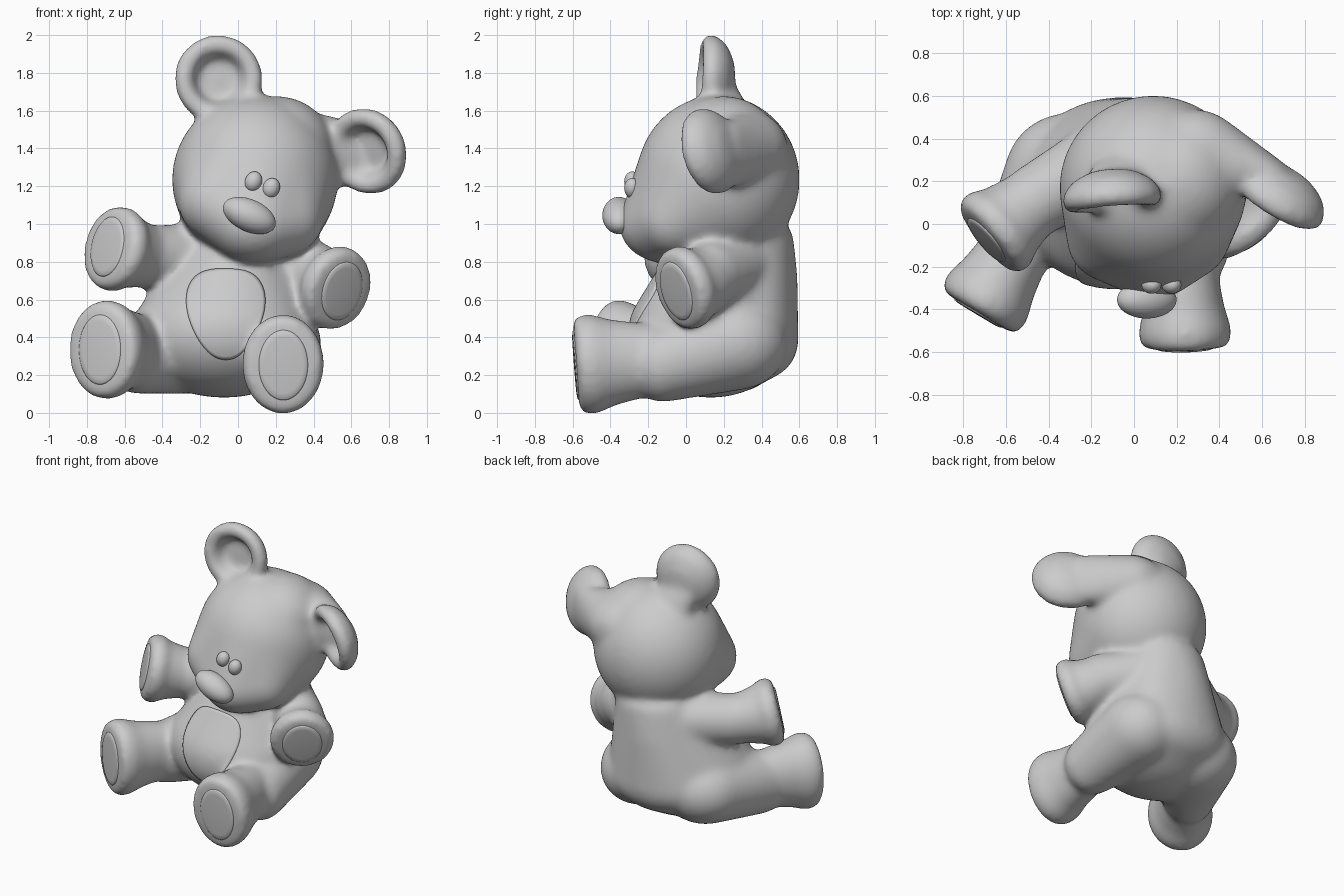
import bpy, bmesh, math
from mathutils import Vector, Matrix

if "Cube" in bpy.data.objects:
    bpy.data.objects.remove(bpy.data.objects["Cube"])


def blob(bm, centre, radii, roll=0):
    # Ellipsoid, optionally rolled about the front-back axis
    m = Matrix.Translation(centre) @ Matrix.Rotation(math.radians(roll), 4, 'Y') @ Matrix.Diagonal((*radii, 1))
    bmesh.ops.create_uvsphere(bm, u_segments=48, v_segments=32, radius=1, matrix=m)


def hull(bm, *blobs):
    # Taut skin stretched round several ellipsoids
    tmp = bmesh.new()
    for b in blobs:
        blob(tmp, *b)
    bmesh.ops.delete(tmp, geom=tmp.edges[:], context='EDGES_FACES')
    bmesh.ops.convex_hull(tmp, input=tmp.verts[:])
    bmesh.ops.delete(tmp, geom=[v for v in tmp.verts if not v.link_faces], context='VERTS')
    me = bpy.data.meshes.new("hull")
    tmp.to_mesh(me)
    tmp.free()
    bm.from_mesh(me)
    bpy.data.meshes.remove(me)


def lathe(bm, origin, axis, profile, width=1.0, n=48):
    # Rings of (distance along axis, radius); width squashes them sideways
    o, d = Vector(origin), Vector(axis).normalized()
    side = d.cross(Vector((0, 0, 1))).normalized()
    up = side.cross(d)
    rings = []
    for dist, r in profile:
        rings.append([bm.verts.new(o + d * dist + side * (r * width * math.cos(a)) + up * (r * math.sin(a)))
                      for a in (2 * math.pi * i / n for i in range(n))])
    for p, q in zip(rings, rings[1:]):
        for i in range(n):
            bm.faces.new((p[i], p[(i + 1) % n], q[(i + 1) % n], q[i]))
    bm.faces.new(rings[0])
    bm.faces.new(rings[-1])


def finish(bm, name, soft=False):
    bmesh.ops.recalc_face_normals(bm, faces=bm.faces)
    for f in bm.faces:
        f.smooth = True
    me = bpy.data.meshes.new(name)
    bm.to_mesh(me)
    bm.free()
    ob = bpy.data.objects.new(name, me)
    bpy.context.collection.objects.link(ob)
    if soft:  # fuse the overlapping pieces and soften the joins
        rm = ob.modifiers.new("Fuse", 'REMESH')
        rm.mode, rm.voxel_size, rm.use_smooth_shade = 'VOXEL', 0.018, True
        sm = ob.modifiers.new("Soften", 'SMOOTH')
        sm.factor, sm.iterations = 0.5, 26
    return ob


# Limbs: name, root, end, middle / end radius, width ratio, pad width ratio
limbs = [
    ("left_foot_pad", (-0.30, 0.30, 0.33), (-0.73, -0.415, 0.335), 0.195, 0.264, 0.82, 0.70),
    ("right_foot_pad", (0.22, 0.30, 0.32), (0.24, -0.58, 0.253), 0.19, 0.266, 0.82, 0.70),
    ("left_hand_pad", (-0.27, 0.28, 0.77), (-0.69, -0.075, 0.88), 0.17, 0.23, 0.98, 0.82),
    ("right_hand_pad", (0.27, 0.33, 0.78), (0.55, -0.05, 0.645), 0.175, 0.228, 0.94, 0.82),
]

# Torso
bm = bmesh.new()
hull(bm, ((-0.075, 0.13, 0.42), (0.49, 0.43, 0.34)),
     ((-0.05, 0.375, 0.38), (0.38, 0.22, 0.21)),
     ((-0.03, 0.225, 0.72), (0.33, 0.366, 0.22)),
     ((0.01, 0.30, 0.92), (0.285, 0.27, 0.14)))
# Thighs and shoulders
hull(bm, ((-0.31, 0.22, 0.35), (0.30, 0.30, 0.25)), ((-0.53, -0.08, 0.31), (0.185, 0.17, 0.21)))
hull(bm, ((0.18, 0.26, 0.37), (0.26, 0.28, 0.25)), ((0.255, -0.13, 0.255), (0.19, 0.16, 0.20)))
hull(bm, ((-0.18, 0.28, 0.82), (0.17, 0.19, 0.18)), ((-0.46, 0.11, 0.825), (0.17, 0.17, 0.17)))
hull(bm, ((0.17, 0.29, 0.79), (0.17, 0.18, 0.17)), ((0.40, 0.13, 0.73), (0.165, 0.165, 0.18)))
# Lower arms and legs
for name, a, b, r1, r2, w, pw in limbs:
    axis = Vector(b) - Vector(a)
    L = axis.length
    lathe(bm, a, axis, [(L * 0.35, r1 * 0.8), (L * 0.55, r1), (L * 0.78, (r1 + r2) / 2), (L - 0.09, r2),
                        (L - 0.03, r2 * 0.99), (L, r2 * 0.9), (L + 0.004, r2 * 0.5), (L + 0.004, 0.02)], w)
# Head with cheeks and snout, ear roots and ears
hull(bm, ((0.09, 0.17, 1.235), (0.44, 0.433, 0.447)),
     ((-0.12, -0.07, 1.12), (0.195, 0.20, 0.20)),
     ((0.25, -0.06, 1.03), (0.20, 0.20, 0.20)),
     ((0.09, -0.10, 1.00), (0.25, 0.255, 0.21)))
blob(bm, (0.24, 0.20, 1.44), (0.27, 0.28, 0.23), 25)
hull(bm, ((0.28, 0.30, 1.40), (0.25, 0.24, 0.21)), ((0.63, 0.245, 1.37), (0.10, 0.06, 0.17)))
hull(bm, ((0.01, 0.23, 1.48), (0.20, 0.16, 0.15)), ((-0.09, 0.23, 1.66), (0.13, 0.05, 0.10)))
ear = [(-0.18, 0.02), (-0.17, 0.10), (-0.125, 0.19), (-0.055, 0.24), (0, 0.228), (0.016, 0.19),
       (0.005, 0.15), (-0.045, 0.125), (-0.085, 0.11), (-0.085, 0.06), (-0.08, 0.02)]
lathe(bm, (-0.10, 0.08, 1.77), (0.08, -1, 0.07), ear)
lathe(bm, (0.662, 0.09, 1.375), (-0.50, -0.83, -0.24), ear)
body = finish(bm, "body_with_head", soft=True)

# Paw and foot pads
for name, a, b, r1, r2, w, pw in limbs:
    bm = bmesh.new()
    r = r2 * 0.7
    lathe(bm, b, Vector(b) - Vector(a), [(-0.03, r), (0.002, r), (0.008, r * 0.96),
                                         (0.011, r * 0.8), (0.012, 0.01)], pw)
    finish(bm, name)

# Eyes and nose
for side, c in (("left", (0.082, -0.285, 1.225)), ("right", (0.176, -0.285, 1.19))):
    bm = bmesh.new()
    blob(bm, c, (0.045, 0.042, 0.054), 20)
    finish(bm, side + "_eye")
bm = bmesh.new()
blob(bm, (0.06, -0.355, 1.045), (0.148, 0.088, 0.085), 24)
finish(bm, "nose")

# Belly patch draped over the body
bm = bmesh.new()
n, rows, rings = 64, 14, []
for k in range(1, rows + 1):
    ring = []
    for i in range(n):
        t = 2 * math.pi * i / n
        c, s = math.cos(t), math.sin(t)
        x = 0.20 * math.copysign(abs(c) ** 0.9, c) * (1 + 0.25 * s)
        z = 0.245 * s - 0.015 * max(0, s) ** 8
        ring.append(bm.verts.new((-0.065 + x * k / rows, -0.36, 0.53 + z * k / rows)))
    rings.append(ring)
for p, q in zip(rings, rings[1:]):
    for i in range(n):
        bm.faces.new((p[i], p[(i + 1) % n], q[(i + 1) % n], q[i]))
bm.faces.new(rings[0])
patch = finish(bm, "belly_patch")
sw = patch.modifiers.new("Drape", 'SHRINKWRAP')
sw.target, sw.wrap_method = body, 'PROJECT'
sw.use_project_y, sw.use_positive_direction, sw.use_negative_direction = True, True, False
so = patch.modifiers.new("Thickness", 'SOLIDIFY')
so.thickness, so.offset = 0.02, 0
